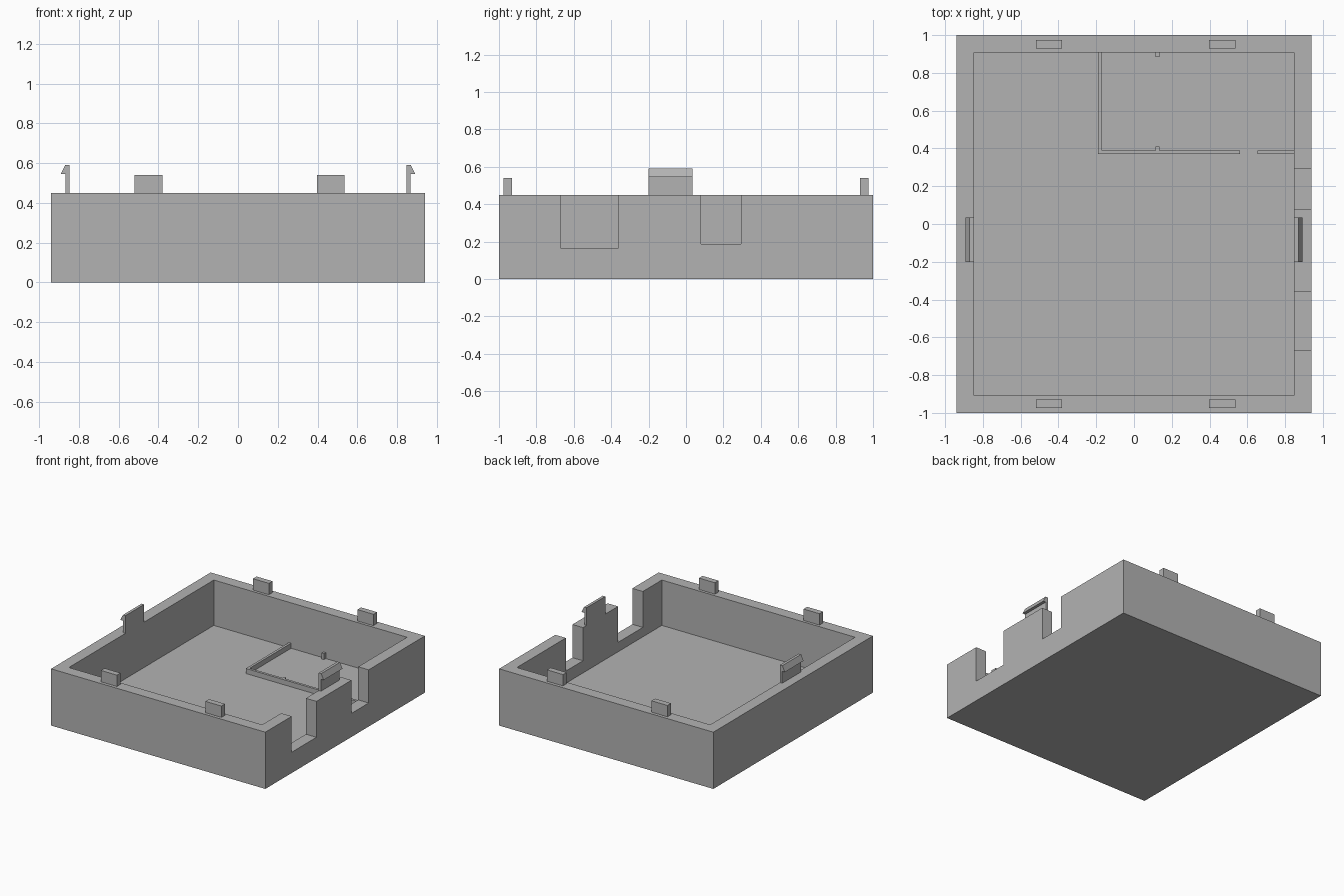
import bpy
import bmesh

old = bpy.data.objects.get("Cube")
if old:
    bpy.data.objects.remove(old, do_unlink=True)

GREY = (0.45, 0.45, 0.45, 1)
mat = bpy.data.materials.new("plain grey")
mat.use_nodes = True
mat.diffuse_color = GREY
mat.node_tree.nodes["Principled BSDF"].inputs["Base Color"].default_value = GREY

HALF_X, HALF_Y, RIM = 0.94, 1.0, 0.45
IN_X, IN_Y, FLOOR = 0.848, 0.908, 0.09
RIB_TOP = 0.13


def extrude(name, outline, direction):
    """Solid made by sweeping a flat outline along a direction."""
    bm = bmesh.new()
    face = bm.faces.new([bm.verts.new(p) for p in outline])
    swept = bmesh.ops.extrude_face_region(bm, geom=[face], use_keep_orig=True)
    verts = [v for v in swept["geom"] if isinstance(v, bmesh.types.BMVert)]
    bmesh.ops.translate(bm, verts=verts, vec=direction)
    bmesh.ops.recalc_face_normals(bm, faces=bm.faces)
    mesh = bpy.data.meshes.new(name)
    bm.to_mesh(mesh)
    bm.free()
    mesh.materials.append(mat)
    obj = bpy.data.objects.new(name, mesh)
    bpy.context.collection.objects.link(obj)
    return obj


def box(name, x, y, z):
    outline = [(x[0], y[0], z[0]), (x[1], y[0], z[0]),
               (x[1], y[1], z[0]), (x[0], y[1], z[0])]
    return extrude(name, outline, (0, 0, z[1] - z[0]))


def cut(target, cutter):
    cutter.hide_render = True
    mod = target.modifiers.new("cut", 'BOOLEAN')
    mod.operation = 'DIFFERENCE'
    mod.solver = 'EXACT'
    mod.object = cutter
    bpy.context.view_layer.objects.active = target
    bpy.ops.object.modifier_apply(modifier=mod.name)
    bpy.data.objects.remove(cutter, do_unlink=True)


# Open tray with two notches in the left wall
tray = box("tray", (-HALF_X, HALF_X), (-HALF_Y, HALF_Y), (0, RIM))
cut(tray, box("cavity_cutter", (-IN_X, IN_X), (-IN_Y, IN_Y), (FLOOR, 1)))
for y, sill in (((-0.67, -0.36), 0.165), ((0.08, 0.295), 0.187)):
    cut(tray, box("notch_cutter", (IN_X - 0.1, 1.1), y, (sill, 1)))

# Locating pegs on the front and back rims
for end, y in (("front", (-0.975, -0.93)), ("back", (0.93, 0.975))):
    for side, x in (("right", (-0.52, -0.38)), ("left", (0.397, 0.537))):
        box(f"{end}_{side}_peg", x, y, (RIM, 0.54))

# Snap clips with outward hooks, flush with the inner side walls
for side, s in (("left", 1), ("right", -1)):
    profile = [(IN_X, RIM), (0.868, RIM), (0.868, 0.545),
               (0.892, 0.545), (0.87, 0.59), (IN_X, 0.59)]
    extrude(f"{side}_clip", [(s * x, -0.2, z) for x, z in profile], (0, 0.235, 0))

# Low ribs fencing off the back compartment
corner = [(-0.19, IN_Y), (-0.19, 0.37), (0.56, 0.37),
          (0.56, 0.39), (-0.17, 0.39), (-0.17, IN_Y)]
extrude("corner_rib", [(x, y, FLOOR) for x, y in corner], (0, 0, RIB_TOP - FLOOR))
box("short_rib", (0.655, IN_X), (0.37, 0.39), (FLOOR, RIB_TOP))

# Small retaining posts
box("front_post", (0.115, 0.135), (0.39, 0.41), (FLOOR, RIB_TOP))
box("back_post", (0.115, 0.135), (0.885, IN_Y), (FLOOR, 0.137))
